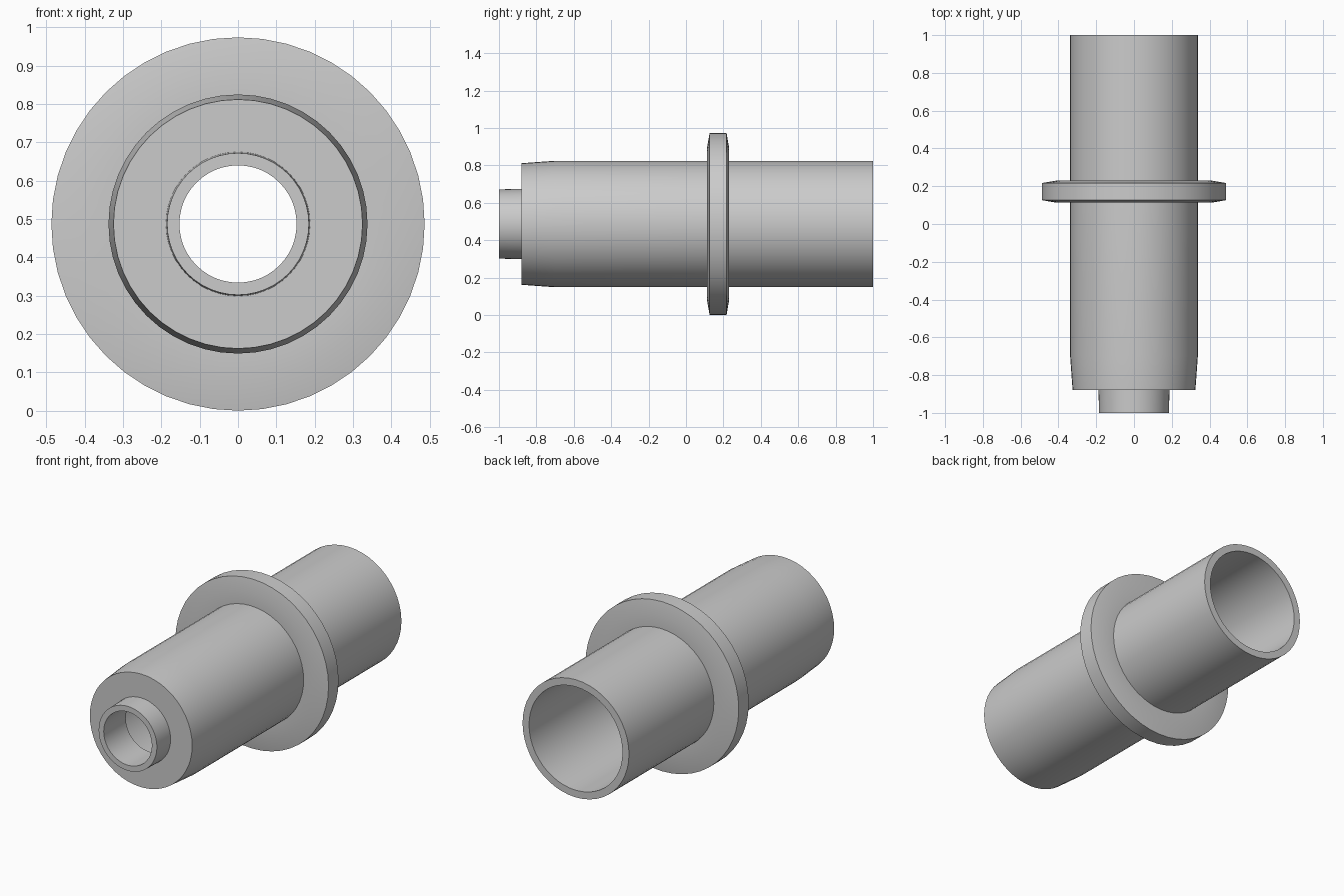
import bpy
import bmesh
from math import radians, tau
from mathutils import Matrix, Vector

SIDES = 48
RADIUS = 0.487          # flange radius, also the height of the axis

cube = bpy.data.objects.get("Cube")
if cube:
    bpy.data.objects.remove(cube, do_unlink=True)

grey = bpy.data.materials.new("plain_grey")
grey.use_nodes = True
colour = (0.6, 0.6, 0.6, 1.0)
grey.diffuse_color = colour
grey.node_tree.nodes["Principled BSDF"].inputs["Base Color"].default_value = colour


def lathe(name, profile):
    """Spin a closed (y, radius) profile around the y axis."""
    bm = bmesh.new()
    verts = [bm.verts.new((0, y, r)) for y, r in profile]
    edges = [bm.edges.new((v, verts[i - 1])) for i, v in enumerate(verts)]
    bmesh.ops.spin(bm, geom=verts + edges, cent=(0, 0, 0), axis=(0, 1, 0),
                   angle=tau, steps=SIDES, use_duplicate=False)
    bmesh.ops.remove_doubles(bm, verts=bm.verts[:], dist=0.0001)
    bmesh.ops.recalc_face_normals(bm, faces=bm.faces[:])
    bmesh.ops.transform(bm, matrix=Matrix.Translation(Vector((0, 0, RADIUS))),
                        verts=bm.verts[:])
    mesh = bpy.data.meshes.new(name)
    bm.to_mesh(mesh)
    bm.free()
    mesh.materials.append(grey)
    obj = bpy.data.objects.new(name, mesh)
    bpy.context.collection.objects.link(obj)
    bpy.ops.object.select_all(action="DESELECT")
    obj.select_set(True)
    bpy.context.view_layer.objects.active = obj
    bpy.ops.object.shade_smooth_by_angle(angle=radians(30))
    return obj


# Hollow sleeve with tapered front, flange and narrow nozzle as one turned part
lathe("flanged_sleeve", [
    # nozzle
    (-1.0, 0.153), (-1.0, 0.185), (-0.88, 0.188),
    # tapered front and barrel
    (-0.88, 0.325), (-0.70, 0.338), (0.113, 0.338),
    # flange
    (0.113, 0.41), (0.126, RADIUS), (0.217, RADIUS), (0.23, 0.41), (0.23, 0.338),
    # rear rim, wide bore and step down to the nozzle bore
    (1.0, 0.338), (1.0, 0.297), (-0.80, 0.297), (-0.80, 0.153),
])
